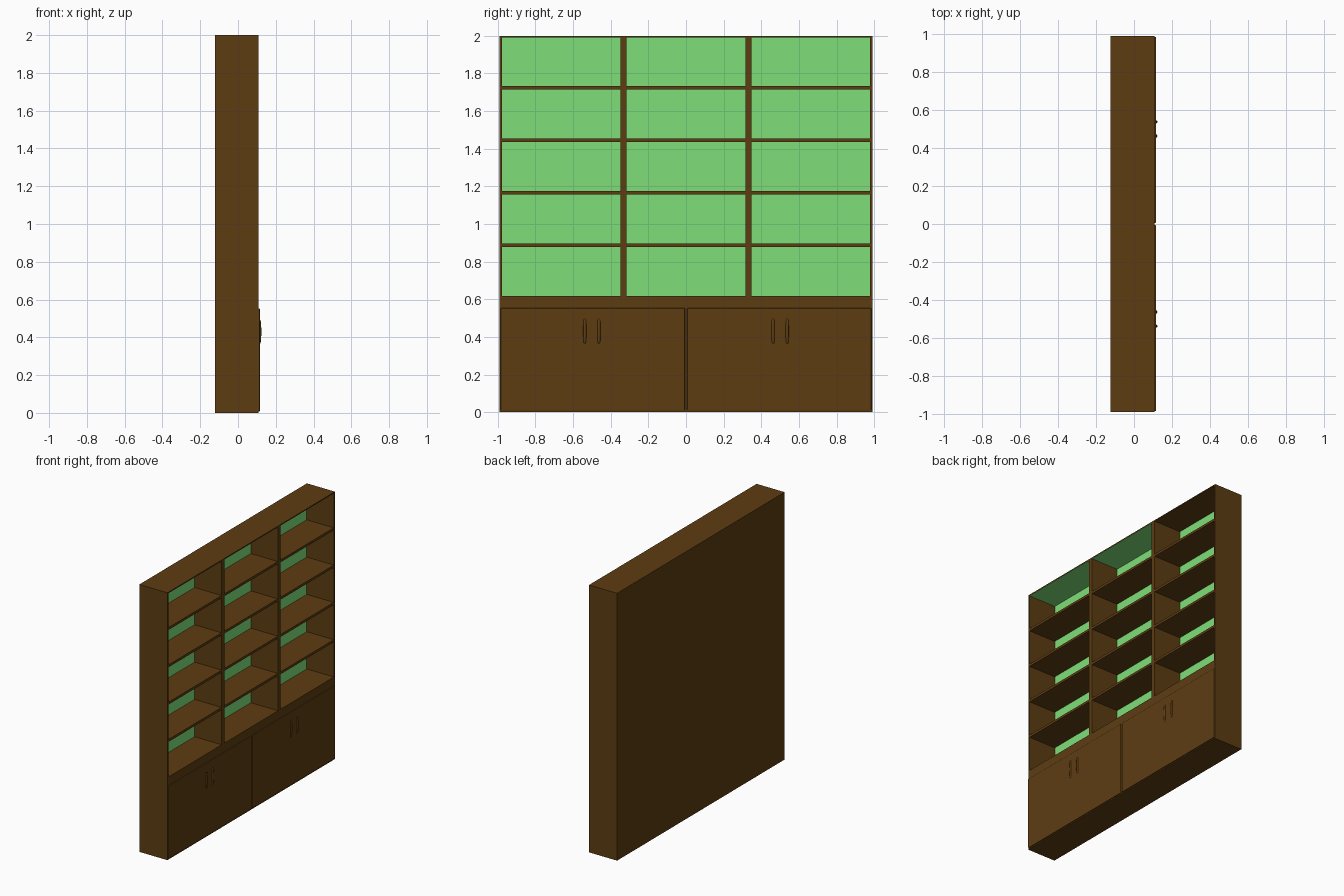
import bpy, bmesh, math
from mathutils import Vector

if "Cube" in bpy.data.objects:
    bpy.data.objects.remove(bpy.data.objects["Cube"])


def material(name, color):
    m = bpy.data.materials.new(name)
    m.diffuse_color = color
    m.use_nodes = True
    m.node_tree.nodes["Principled BSDF"].inputs["Base Color"].default_value = m.diffuse_color
    return m


WOOD = material("dark_wood", (0.11, 0.046, 0.006, 1))
GREEN = material("green_panel", (0.21, 0.74, 0.19, 1))


def box(name, x, y, z, mat=WOOD, bevel=0.0):
    """Box spanning the (min, max) pairs x, y, z."""
    bm = bmesh.new()
    bmesh.ops.create_cube(bm, size=1)
    for v in bm.verts:
        v.co = Vector([(a + b) / 2 + c * (b - a) for (a, b), c in zip((x, y, z), v.co)])
    me = bpy.data.meshes.new(name)
    bm.to_mesh(me)
    bm.free()
    ob = bpy.data.objects.new(name, me)
    bpy.context.collection.objects.link(ob)
    me.materials.append(mat)
    if bevel:
        mod = ob.modifiers.new("bevel", 'BEVEL')
        mod.width, mod.segments = bevel, 2
    return ob


BACK, FRONT, INNER = -0.123, 0.109, -0.117
W, WALL = 0.99, 0.012
LEDGE, TOP = 0.618, 2.0

# carcass: back, sides, top and solid cabinet base
box("back_board", (BACK, INNER), (-W, W), (0, TOP))
box("top_board", (INNER, FRONT), (-W, W), (TOP - 0.008, TOP))
box("cabinet_base", (INNER, FRONT), (-W, W), (0, LEDGE))
for s, side in ((-1, "left"), (1, "right")):
    box(side + "_side", (INNER, FRONT), sorted((s * W, s * (W - WALL))), (LEDGE, TOP - 0.008))
    box(side + "_divider", (INNER, FRONT), sorted((s * 0.317, s * 0.348)), (LEDGE, TOP - 0.008))

# shelves
for i in range(4):
    z = 0.888 + i * 0.279
    box(f"shelf_{i + 1}", (INNER, FRONT - 0.001), (-W + WALL, W - WALL), (z - 0.009, z + 0.009))

# green lining at the back of each bay, and under the top of two bays
for i, bay in enumerate(((-0.978, -0.348), (-0.317, 0.317), (0.348, 0.978))):
    box(f"bay_back_{i + 1}", (INNER, INNER + 0.001), bay, (LEDGE, TOP - 0.008), GREEN)
    if i < 2:
        box(f"bay_ceiling_{i + 1}", (INNER, FRONT), bay, (TOP - 0.009, TOP - 0.008), GREEN)


def handle(name, y):
    """Bowed pull handle standing on the door face."""
    cu = bpy.data.curves.new(name, 'CURVE')
    cu.dimensions = '3D'
    cu.bevel_depth = 0.009
    cu.bevel_resolution = 2
    cu.use_fill_caps = True
    sp = cu.splines.new('POLY')
    n = 10
    sp.points.add(n)
    for i, p in enumerate(sp.points):
        t = math.pi * i / n
        p.co = (0.102 + 0.0125 * math.sin(t) ** 0.5, y, 0.43 - 0.066 * math.cos(t), 1)
    ob = bpy.data.objects.new(name, cu)
    bpy.context.collection.objects.link(ob)
    cu.materials.append(WOOD)


# cabinet doors with a pair of handles each
for s, side in ((-1, "left"), (1, "right")):
    box(side + "_door", (FRONT - 0.004, 0.116), sorted((s * 0.006, s * 0.985)), (0.008, 0.553),
        bevel=0.004)
    for k, y in enumerate((0.463, 0.538)):
        handle(f"{side}_handle_{k + 1}", s * y)
